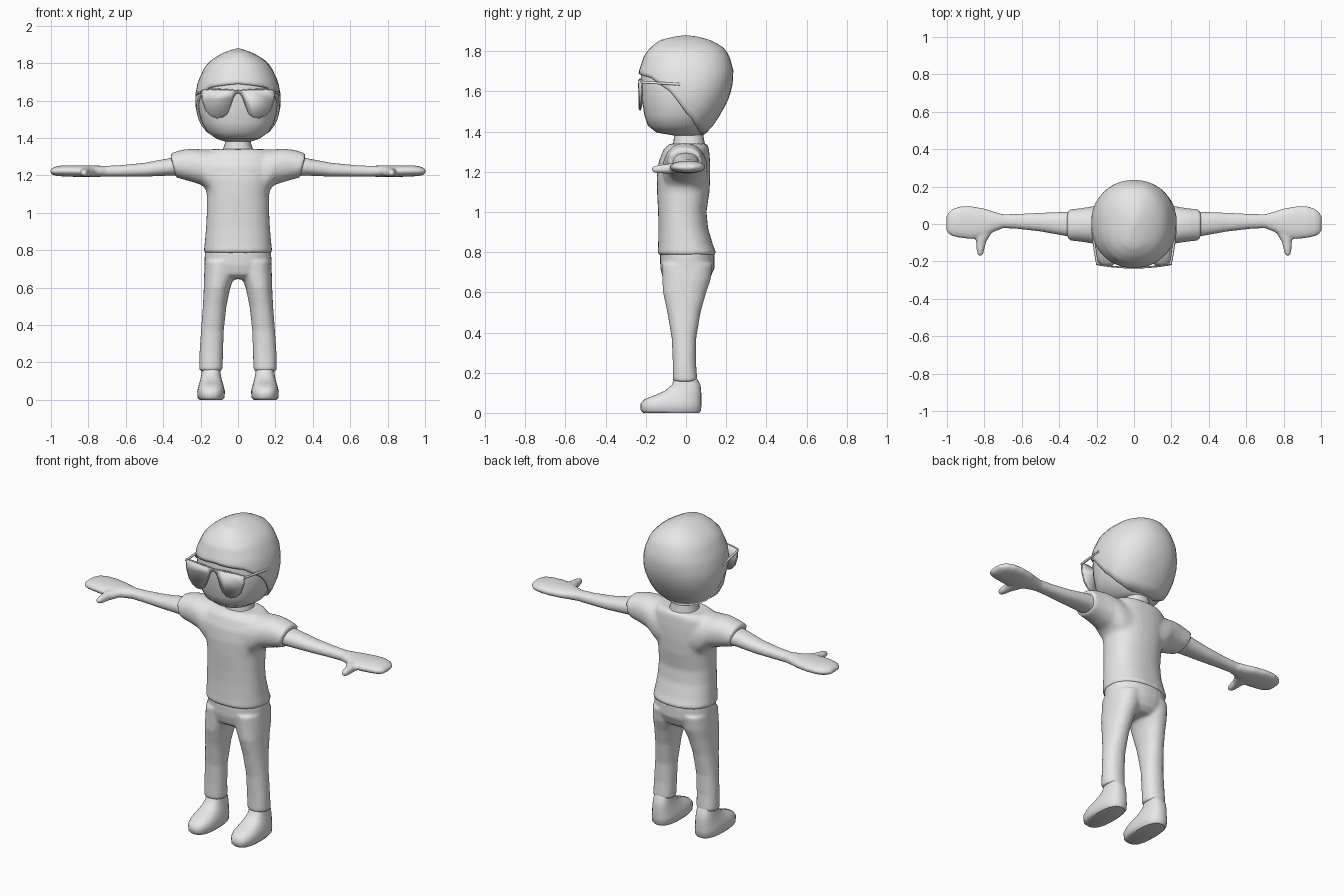
import bpy, bmesh, math
from mathutils import Vector as V

if "Cube" in bpy.data.objects:
    bpy.data.objects.remove(bpy.data.objects["Cube"])

grey = bpy.data.materials.new("plain_grey")
grey.diffuse_color = (0.8, 0.8, 0.8, 1)
grey.use_nodes = True
grey.node_tree.nodes["Principled BSDF"].inputs["Base Color"].default_value = grey.diffuse_color


def finish(name, bm, voxel=0, smooth=3):
    """Turn a bmesh into a smooth object; voxel > 0 fuses overlapping lofts."""
    bmesh.ops.recalc_face_normals(bm, faces=bm.faces)
    me = bpy.data.meshes.new(name)
    bm.to_mesh(me)
    bm.free()
    me.materials.append(grey)
    ob = bpy.data.objects.new(name, me)
    bpy.context.collection.objects.link(ob)
    if voxel:
        r = ob.modifiers.new("fuse", 'REMESH')
        r.mode, r.voxel_size, r.use_smooth_shade = 'VOXEL', voxel, True
        s = ob.modifiers.new("soften", 'SMOOTH')
        s.factor, s.iterations = 0.5, smooth
    else:
        bpy.ops.object.select_all(action='DESELECT')
        ob.select_set(True)
        bpy.context.view_layer.objects.active = ob
        bpy.ops.object.shade_smooth_by_angle(angle=math.radians(50))
    return ob


def spow(v, p):
    return math.copysign(abs(v) ** (2 / p), v)


def loft(bm, rings, n=24, p=2.2):
    """Skin capped superellipse rings given as (centre, axis u, axis v)."""
    rows = []
    for c, u, v in rings:
        rows.append([bm.verts.new(V(c) + V(u) * spow(math.cos(a), p) + V(v) * spow(math.sin(a), p))
                     for a in (2 * math.pi * i / n for i in range(n))])
    for a, b in zip(rows, rows[1:]):
        for i in range(n):
            j = (i + 1) % n
            bm.faces.new((a[i], a[j], b[j], b[i]))
    bm.faces.new(rows[0])
    bm.faces.new(rows[-1])


def upright(table, cx=0):
    """Rings along z from (z, half width, front y, back y)."""
    return [((cx, (f + b) / 2, z), (w, 0, 0), (0, (b - f) / 2, 0)) for z, w, f, b in table]


def sideways(table, s, shear=0):
    """Rings along x from (x, centre z, half height, centre y, half depth)."""
    return [((s * x, cy, cz), (0, hy, 0), (s * shear * hz, 0, hz)) for x, cz, hz, cy, hy in table]


def lerp(table, t):
    """Linear lookup of the columns after the first, first column ascending."""
    if t <= table[0][0]:
        return table[0][1:]
    for a, b in zip(table, table[1:]):
        if t <= b[0]:
            k = (t - a[0]) / (b[0] - a[0])
            return [x + (y - x) * k for x, y in zip(a[1:], b[1:])]
    return table[-1][1:]


# Head outline: z, half width, front reach, back reach
HEAD = [(1.38, .07, .06, .09), (1.395, .12, .155, .10), (1.43, .175, .20, .135),
        (1.48, .205, .218, .168), (1.55, .225, .23, .207), (1.62, .23, .237, .23),
        (1.70, .215, .235, .237), (1.78, .178, .208, .215), (1.82, .14, .175, .185),
        (1.855, .08, .13, .125), (1.872, .035, .06, .06), (1.88, 0, 0, 0)]

# Face
bm = bmesh.new()
loft(bm, upright([(z, w * .94, -f * .95, b * .94) for z, w, f, b in HEAD if z < 1.83]), 32)
finish("face", bm)

# Hair cap: columns run from the crown to the hairline, angle 0 is the front
LINE = [(0, 1.69), (.76, 1.67), (1.0, 1.64), (1.36, 1.585), (1.49, 1.51), (1.9, 1.43),
        (2.3, 1.39), (math.pi, 1.385)]
bm = bmesh.new()
N, ROWS = 40, 16
crown = bm.verts.new((0, 0, 1.88))
cols = []
for i in range(N):
    ang = 2 * math.pi * i / N
    low = lerp(LINE, min(ang, 2 * math.pi - ang))[0]
    col = [crown]
    for r in range(1, ROWS + 1):
        z = 1.88 - (1.88 - low) * (r / ROWS) ** 1.5
        w, f, b = lerp(HEAD, z)
        c = spow(math.cos(ang), 2.2)
        col.append(bm.verts.new((w * spow(math.sin(ang), 2.2), -c * (f if c > 0 else b), z)))
    cols.append(col)
for i in range(N):
    a, b = cols[i], cols[(i + 1) % N]
    bm.faces.new((crown, a[1], b[1]))
    for r in range(1, ROWS):
        bm.faces.new((a[r], a[r + 1], b[r + 1], b[r]))
hair = finish("hair", bm)
sol = hair.modifiers.new("thickness", 'SOLIDIFY')
sol.thickness, sol.offset = .014, -1

# Neck
bm = bmesh.new()
loft(bm, upright([(1.28, .09, -.07, .10), (1.335, .082, -.065, .095),
                  (1.37, .07, -.06, .088), (1.42, .07, -.06, .085)]))
finish("neck", bm)

# Shirt: torso with two sleeves fused in
bm = bmesh.new()
loft(bm, upright([(.785, .18, -.139, .146), (.80, .183, -.142, .15), (.83, .179, -.139, .136),
                  (.92, .171, -.137, .11), (1.0, .167, -.139, .102), (1.1, .167, -.144, .117),
                  (1.18, .185, -.145, .121), (1.25, .2, -.136, .12), (1.31, .19, -.112, .115),
                  (1.34, .15, -.084, .107)]), 32, 2.3)
for s in (-1, 1):
    loft(bm, sideways([(.09, 1.195, .143, -.005, .115), (.17, 1.217, .123, -.005, .11),
                       (.22, 1.246, .097, -.005, .1), (.28, 1.253, .084, -.005, .09),
                       (.348, 1.253, .064, -.005, .083)], s, .25))
finish("shirt", bm, .011, 4)

# Trousers: hips with two legs fused in
bm = bmesh.new()
loft(bm, upright([(.645, .11, -.08, .09), (.67, .165, -.115, .12), (.72, .179, -.128, .142),
                  (.8, .178, -.13, .142)]), 32)
for s in (-1, 1):
    legs = [(.155, .145, .060, -.005, .058), (.17, .145, .063, -.005, .061),
            (.25, .143, .063, -.008, .058), (.37, .137, .061, -.01, .061),
            (.5, .125, .063, -.01, .083), (.6, .112, .071, -.007, .108),
            (.66, .1, .082, .002, .12), (.74, .09, .087, .006, .128)]
    loft(bm, [((s * cx, cy, z), (w, 0, 0), (0, d, 0)) for z, cx, w, cy, d in legs])
finish("trousers", bm, .010, 3)

for s, side in ((-1, "left"), (1, "right")):
    # Arm, mitten hand and thumb
    bm = bmesh.new()
    loft(bm, sideways([(.26, 1.247, .052, 0, .07), (.36, 1.246, .047, 0, .065),
                       (.5, 1.23, .037, .01, .05), (.62, 1.224, .031, .014, .04),
                       (.7, 1.222, .029, .015, .037), (.75, 1.222, .03, .012, .054),
                       (.8, 1.222, .031, .005, .078), (.87, 1.223, .031, .007, .088),
                       (.93, 1.224, .03, .01, .084), (.97, 1.223, .026, .008, .073),
                       (.992, 1.222, .018, .004, .056), (1.003, 1.221, .007, .004, .04)], s))
    loft(bm, [((s * x, y, z), (s * w, 0, 0), (0, 0, h)) for x, y, z, w, h in
              [(.80, -.01, 1.22, .055, .026), (.81, -.06, 1.218, .042, .026),
               (.817, -.095, 1.215, .027, .024), (.821, -.135, 1.213, .021, .021),
               (.822, -.16, 1.212, .016, .016), (.822, -.17, 1.212, .007, .007)]], 16)
    finish(side + "_arm", bm, .007, 4)

    # Shoe
    bm = bmesh.new()
    loft(bm, upright([(0, .062, -.213, .066), (.012, .072, -.225, .075), (.045, .074, -.227, .077),
                      (.068, .069, -.207, .077), (.088, .063, -.155, .077),
                      (.11, .057, -.105, .075), (.14, .051, -.07, .072),
                      (.18, .048, -.055, .05)], s * .144), 28, 2.5)
    finish(side + "_shoe", bm)

# Sunglasses: curved lens plates meeting at the bridge, with rims and temples
LENS = [(0, 1.652), (.05, 1.657), (.1, 1.66), (.15, 1.66), (.195, 1.655), (.19, 1.60),
        (.172, 1.548), (.145, 1.52), (.115, 1.508), (.085, 1.51), (.06, 1.53), (.043, 1.57),
        (.028, 1.615), (.014, 1.637), (0, 1.642)]
for s, side in ((-1, "left"), (1, "right")):
    pts = [V((s * x, -.234 + .45 * x * x, z)) for x, z in LENS]
    bm = bmesh.new()
    bm.faces.new([bm.verts.new(p) for p in pts])
    lens = finish(side + "_lens", bm)
    sol = lens.modifiers.new("thickness", 'SOLIDIFY')
    sol.thickness, sol.offset = .006, 0

    for part, path in (("rim", pts),
                       ("temple", [V((s * .195, -.217, 1.645)), V((s * .207, -.15, 1.642)),
                                   V((s * .222, -.03, 1.635))])):
        cu = bpy.data.curves.new(side + "_" + part, 'CURVE')
        cu.dimensions, cu.bevel_depth, cu.bevel_resolution = '3D', .004, 1
        if part == "temple":
            cu.bevel_depth = .007
        sp = cu.splines.new('POLY')
        sp.points.add(len(path) - 1)
        for q, p in zip(sp.points, path):
            q.co = (*p, 1)
        cu.materials.append(grey)
        bpy.context.collection.objects.link(bpy.data.objects.new(side + "_" + part, cu))
